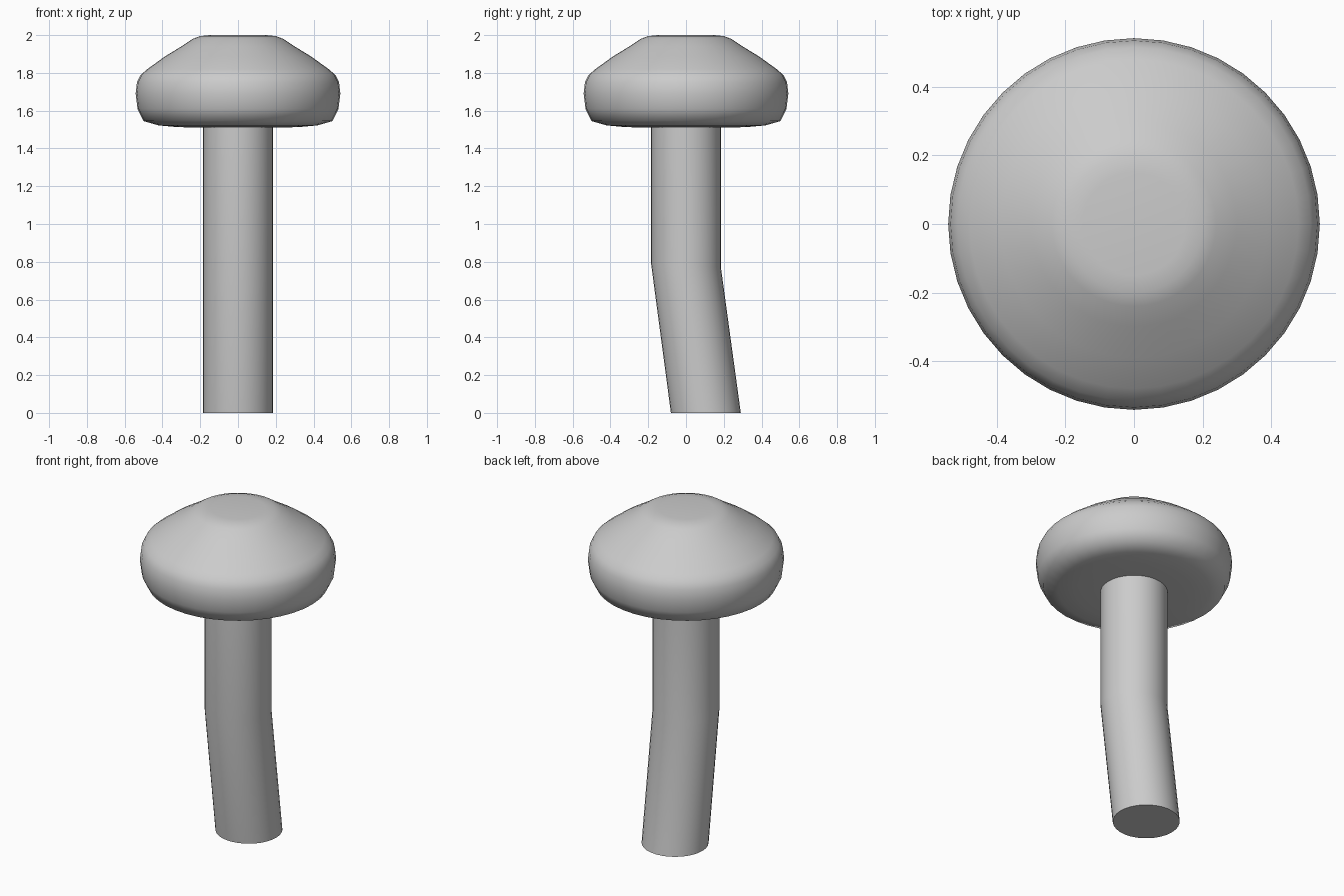
import bpy, bmesh, math

if "Cube" in bpy.data.objects:
    bpy.data.objects.remove(bpy.data.objects["Cube"])


def loft(name, rings, sides, angle):
    """Skin a stack of circles (radius, y_low, z, tilt) and close both ends."""
    bm = bmesh.new()
    loops = []
    for r, y, z, tilt in rings:
        loop = []
        for i in range(sides):
            a = 2 * math.pi * i / sides
            py = r * math.sin(a)
            loop.append(bm.verts.new((r * math.cos(a), y + py, z + tilt * py)))
        loops.append(loop)
    for lo, hi in zip(loops, loops[1:]):
        for i in range(sides):
            j = (i + 1) % sides
            bm.faces.new((lo[i], lo[j], hi[j], hi[i]))
    bm.faces.new(loops[0][::-1])
    bm.faces.new(loops[-1])
    bmesh.ops.recalc_face_normals(bm, faces=bm.faces)
    mesh = bpy.data.meshes.new(name)
    bm.to_mesh(mesh)
    bm.free()
    obj = bpy.data.objects.new(name, mesh)
    bpy.context.collection.objects.link(obj)
    bpy.ops.object.select_all(action='DESELECT')
    obj.select_set(True)
    bpy.context.view_layer.objects.active = obj
    bpy.ops.object.shade_smooth_by_angle(angle=math.radians(angle))
    return obj


# Stem: upright above, with its foot leaning back below the bend
loft("stem", [(0.185, 0.105, 0, 0), (0.185, 0, 0.78, -0.06),
              (0.185, 0, 1.53, 0)], 32, 40)

# Cap: rounded rim, sloping dome and flattened crown
profile = [(0.20, 1.51), (0.32, 1.513), (0.42, 1.522), (0.50, 1.545),
           (0.532, 1.61), (0.542, 1.69), (0.535, 1.75), (0.515, 1.79),
           (0.48, 1.82), (0.39, 1.885), (0.30, 1.94), (0.24, 1.98),
           (0.20, 1.995), (0.15, 2.0)]
loft("cap", [(r, 0, z, 0) for r, z in profile], 40, 60)
